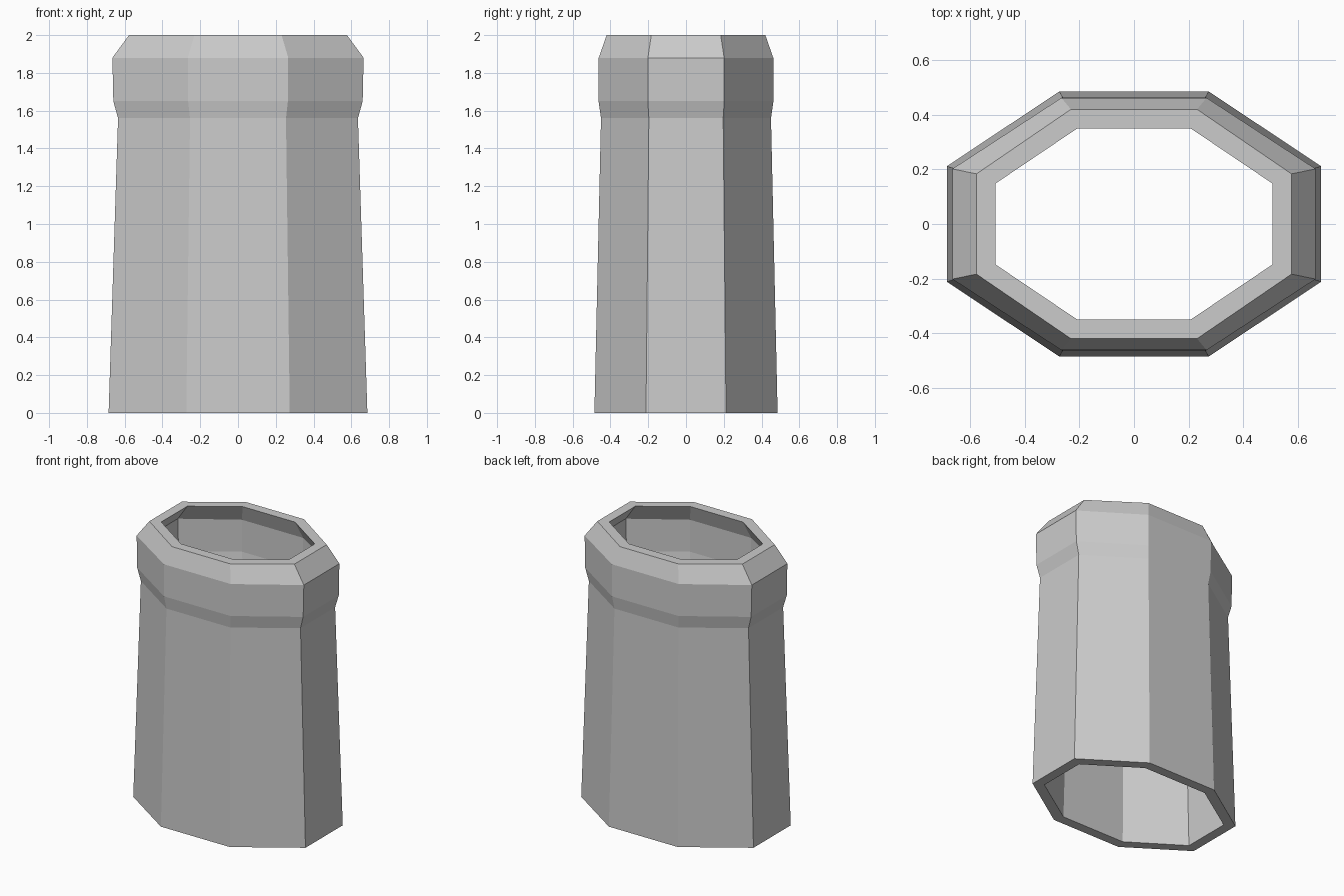
import bpy, bmesh

if "Cube" in bpy.data.objects:
    bpy.data.objects.remove(bpy.data.objects["Cube"])

# Outer profile: (half width x, half depth y, height)
outer = [(0.685, 0.485, 0.0), (0.635, 0.45, 1.56), (0.66, 0.463, 1.65),
         (0.665, 0.462, 1.88), (0.577, 0.42, 2.0)]
WALL = 0.07
# Inner profile follows the outer one, a wall thickness inward
inner = [(x - WALL, y - WALL, z) for x, y, z in reversed(outer)]


def octagon(bm, a, b, z, kx, ky):
    """Eight-sided ring with half sizes a, b and chamfered corners."""
    c, d = a * kx, b * ky
    pts = [(a, -d), (a, d), (c, b), (-c, b), (-a, d), (-a, -d), (-c, -b), (c, -b)]
    return [bm.verts.new((x, y, z)) for x, y in pts]


bm = bmesh.new()
rings = [octagon(bm, *p, 0.4, 0.437) for p in outer]
rings += [octagon(bm, *p, 0.41, 0.424) for p in inner]

# Bridge the closed loop of rings: outside, top rim, inside, bottom rim
for i, low in enumerate(rings):
    high = rings[(i + 1) % len(rings)]
    for j in range(8):
        k = (j + 1) % 8
        bm.faces.new((low[j], low[k], high[k], high[j]))
bmesh.ops.recalc_face_normals(bm, faces=bm.faces)

mesh = bpy.data.meshes.new("octagonal_chimney_pot")
bm.to_mesh(mesh)
bm.free()
pot = bpy.data.objects.new("octagonal_chimney_pot", mesh)
bpy.context.collection.objects.link(pot)
